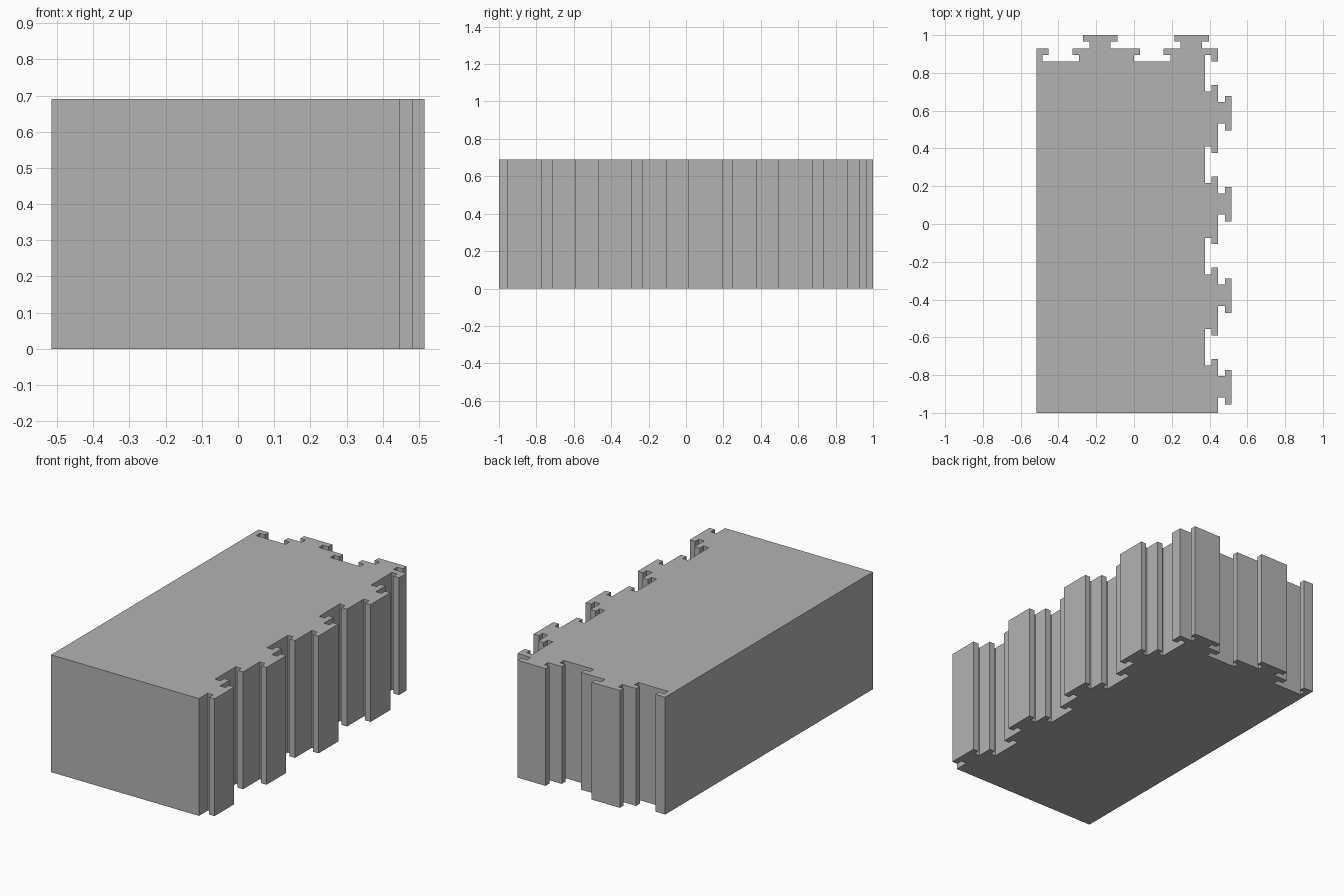
import bpy
import bmesh

cube = bpy.data.objects.get("Cube")
if cube:
    bpy.data.objects.remove(cube, do_unlink=True)

HEIGHT = 0.69
STEP = 0.035          # depth of one notch level
PITCH = 0.4835        # distance between neighbouring tabs
EDGE_X, EDGE_Y = 0.446, 0.93

# One hooked tab followed by one undercut slot: (distance along edge, level)
JOINT = [(0.037, 0), (0.037, 1), (0, 1), (0, 2), (0.183, 2), (0.183, 1),
         (0.15, 1), (0.15, 0), (0.24, 0), (0.24, -1), (0.205, -1), (0.205, -2),
         (0.398, -2), (0.398, -1), (0.365, -1), (0.365, 0)]


def joint_edge(start, count):
    """Repeat the joint along an edge, giving (distance, outward offset)."""
    return [(start + i * PITCH + t, level * STEP)
            for i in range(count) for t, level in JOINT]


# Outline, counter-clockwise: front, jointed left side, jointed back
outline = [(-0.516, -1), (EDGE_X, -1)]
outline += [(EDGE_X + d, t) for t, d in joint_edge(-0.955, 4)]
outline.append((EDGE_X, EDGE_Y))
outline += [(-t, EDGE_Y + d) for t, d in joint_edge(-0.397, 2)]
outline.append((-0.516, EDGE_Y))

# Extrude the outline into a solid block
bm = bmesh.new()
base = bm.faces.new([bm.verts.new((x, y, 0)) for x, y in outline])
result = bmesh.ops.extrude_face_region(bm, geom=[base], use_keep_orig=True)
top_verts = [v for v in result["geom"] if isinstance(v, bmesh.types.BMVert)]
bmesh.ops.translate(bm, verts=top_verts, vec=(0, 0, HEIGHT))
bmesh.ops.recalc_face_normals(bm, faces=bm.faces)
mesh = bpy.data.meshes.new("interlocking_block")
bm.to_mesh(mesh)
bm.free()

# Plain grey material
grey = bpy.data.materials.new("plain grey")
grey.use_nodes = True
colour = (0.45, 0.45, 0.45, 1)
grey.diffuse_color = colour
grey.node_tree.nodes["Principled BSDF"].inputs["Base Color"].default_value = colour
mesh.materials.append(grey)

block = bpy.data.objects.new("interlocking_block", mesh)
bpy.context.collection.objects.link(block)
